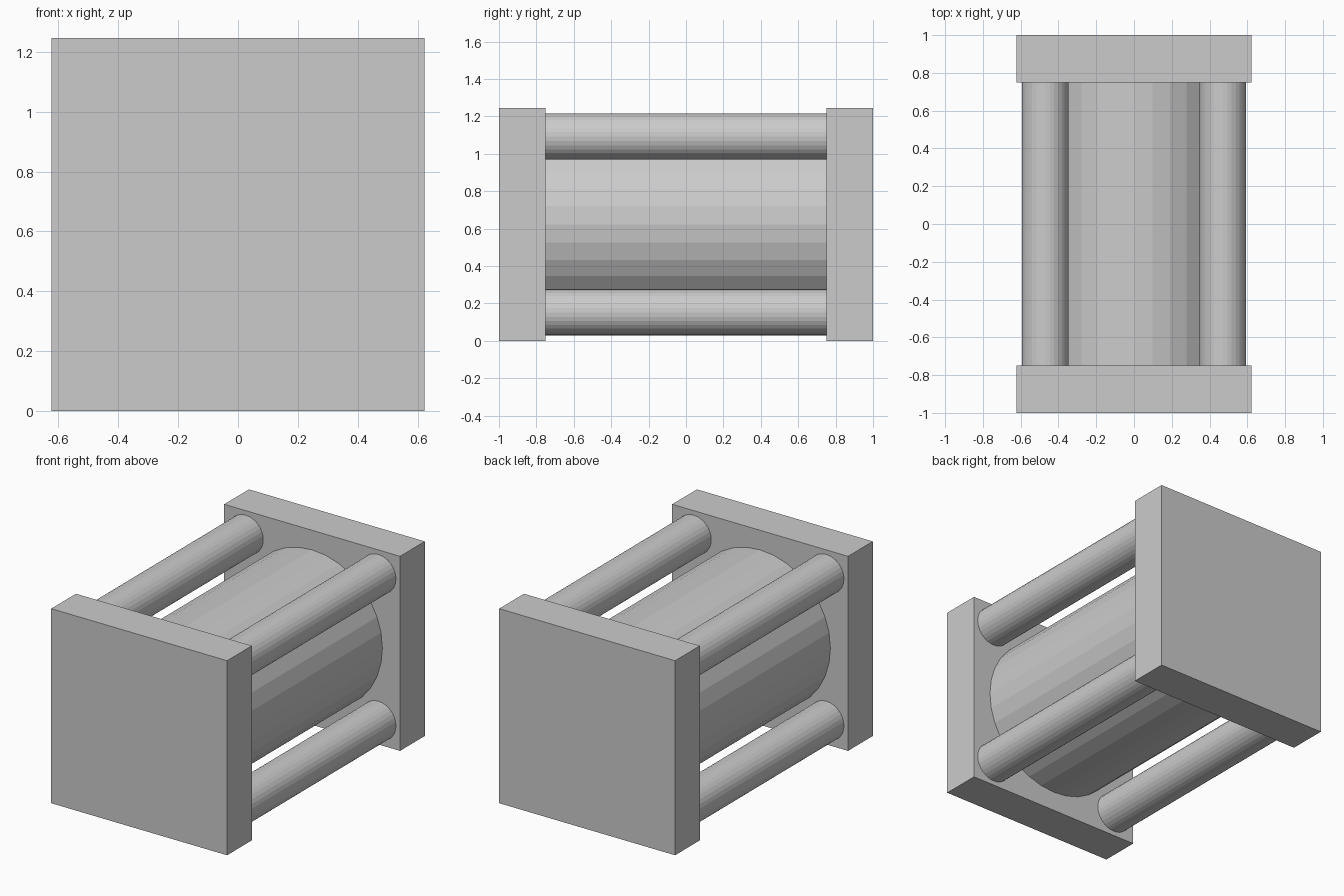
import bpy
import math

if "Cube" in bpy.data.objects:
    bpy.data.objects.remove(bpy.data.objects["Cube"])

WIDTH, HEIGHT = 1.246, 1.246
MID_Z = HEIGHT / 2
INNER_Y, PLATE_T = 0.75, 0.25
ROD_OFFSET = 0.47


def plate(name, y):
    bpy.ops.mesh.primitive_cube_add(size=1, location=(0, y, MID_Z))
    ob = bpy.context.object
    ob.name = name
    ob.scale = (WIDTH, PLATE_T, HEIGHT)
    bpy.ops.object.transform_apply(location=False, rotation=False, scale=True)


def bar(name, x, z, radius):
    bpy.ops.mesh.primitive_cylinder_add(
        vertices=32, radius=radius, depth=2 * INNER_Y,
        location=(x, 0, z), rotation=(math.pi / 2, 0, 0))
    bpy.context.object.name = name


# Square end plates
plate("front_plate", -(INNER_Y + PLATE_T / 2))
plate("back_plate", INNER_Y + PLATE_T / 2)

# Central barrel
bar("barrel", 0, MID_Z, 0.498)

# Four corner tie rods
for side, sx in (("left", -1), ("right", 1)):
    for level, sz in (("lower", -1), ("upper", 1)):
        bar(f"{level}_{side}_rod", sx * ROD_OFFSET, MID_Z + sz * ROD_OFFSET, 0.124)
